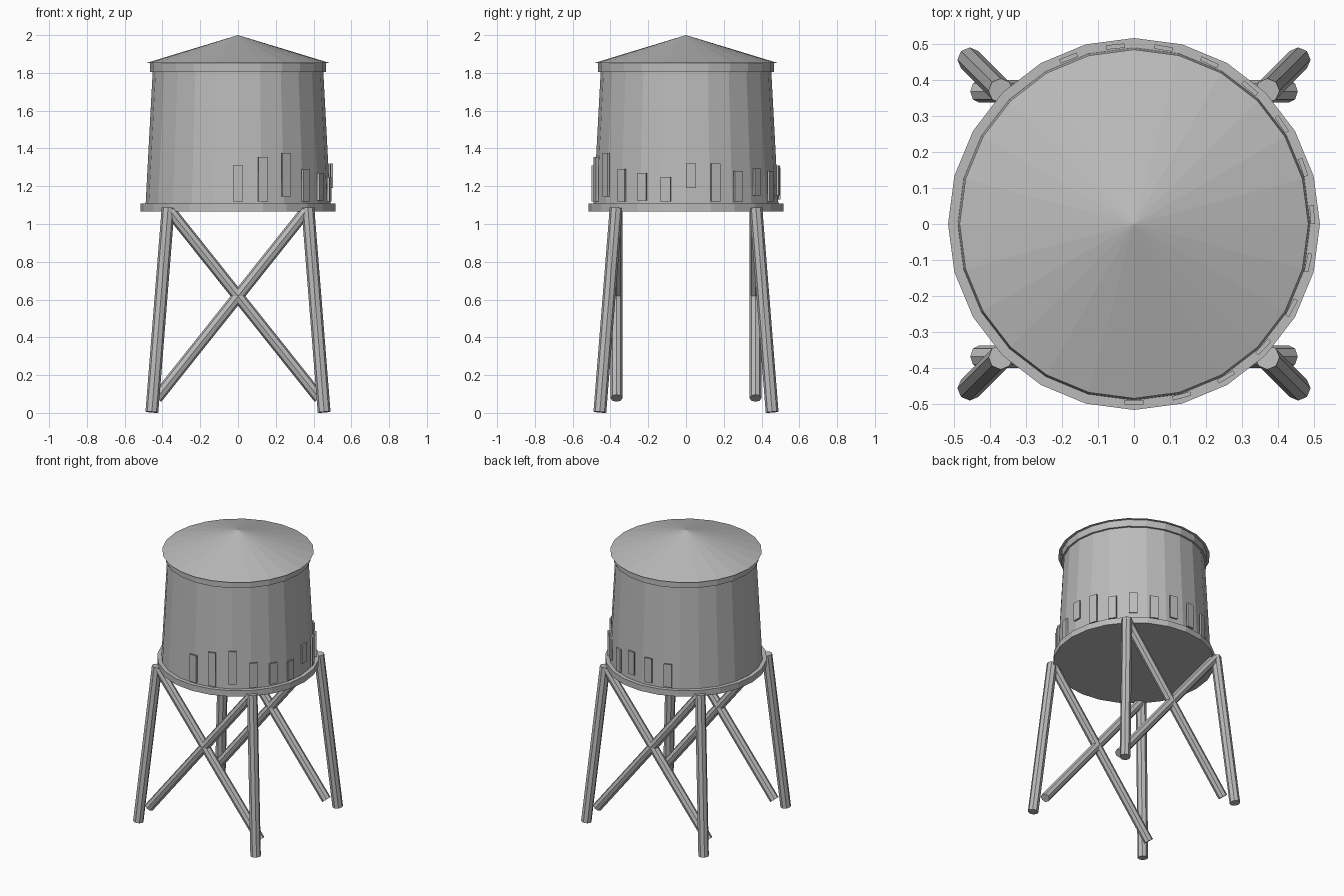
import bpy
from math import radians, cos, sin
from mathutils import Vector

default = bpy.data.objects.get("Cube")
if default:
    bpy.data.objects.remove(default, do_unlink=True)

# One plain grey for the whole tower
grey = bpy.data.materials.new("plain_grey")
grey.use_nodes = True
tone = (0.5, 0.5, 0.5, 1)
grey.diffuse_color = tone
grey.node_tree.nodes["Principled BSDF"].inputs["Base Color"].default_value = tone


def finish(name):
    obj = bpy.context.object
    obj.name = name
    obj.data.materials.append(grey)
    return obj


def drum(name, r_low, r_high, z_low, z_high):
    """Upright faceted drum or cone with a corner on the x axis."""
    bpy.ops.mesh.primitive_cone_add(
        vertices=24, radius1=r_low, radius2=r_high, depth=z_high - z_low,
        location=(0, 0, (z_low + z_high) / 2))
    return finish(name)


def pole(name, start, end, radius):
    """Round timber between two points."""
    a, b = Vector(start), Vector(end)
    axis = b - a
    bpy.ops.mesh.primitive_cylinder_add(
        vertices=8, radius=radius, depth=axis.length, location=(a + b) / 2,
        rotation=axis.to_track_quat('Z', 'Y').to_euler())
    return finish(name)


# Tank, hoops and roof
drum("tank_wall", 0.49, 0.45, 1.09, 1.84)
drum("bottom_hoop", 0.516, 0.516, 1.066, 1.108)
drum("top_hoop", 0.465, 0.465, 1.805, 1.853)
drum("roof", 0.484, 0, 1.853, 2.0)

# Splayed legs
for sx, side in ((1, "left"), (-1, "right")):
    for sy, end in ((-1, "front"), (1, "back")):
        pole(f"{end}_{side}_leg", (0.456 * sx, 0.456 * sy, 0.004),
             (0.37 * sx, 0.37 * sy, 1.085), 0.034)

# Crossed braces on the front and back
for sy, end in ((-1, "front"), (1, "back")):
    for sx, side in ((1, "left"), (-1, "right")):
        pole(f"{end}_{side}_brace", (0.43 * sx, 0.368 * sy, 0.078),
             (-0.36 * sx, 0.368 * sy, 1.07), 0.031)

# Short planks around part of the tank: bottom and top heights
planks = [(1.12, 1.31), (1.12, 1.355), (1.145, 1.375), (1.12, 1.29),
          (1.125, 1.27), (1.12, 1.25), (1.19, 1.32), (1.12, 1.32),
          (1.12, 1.28), (1.15, 1.295), (1.12, 1.28), (1.15, 1.31),
          (1.13, 1.3), (1.12, 1.28)]
for i, (low, high) in enumerate(planks):
    angle = radians(-90 + 15.5 * i)
    bpy.ops.mesh.primitive_cube_add(
        size=1, location=(0.495 * cos(angle), 0.495 * sin(angle), (low + high) / 2),
        rotation=(0, 0, angle))
    plank = finish(f"wall_plank_{i + 1}")
    plank.scale = (0.012, 0.052, high - low)
